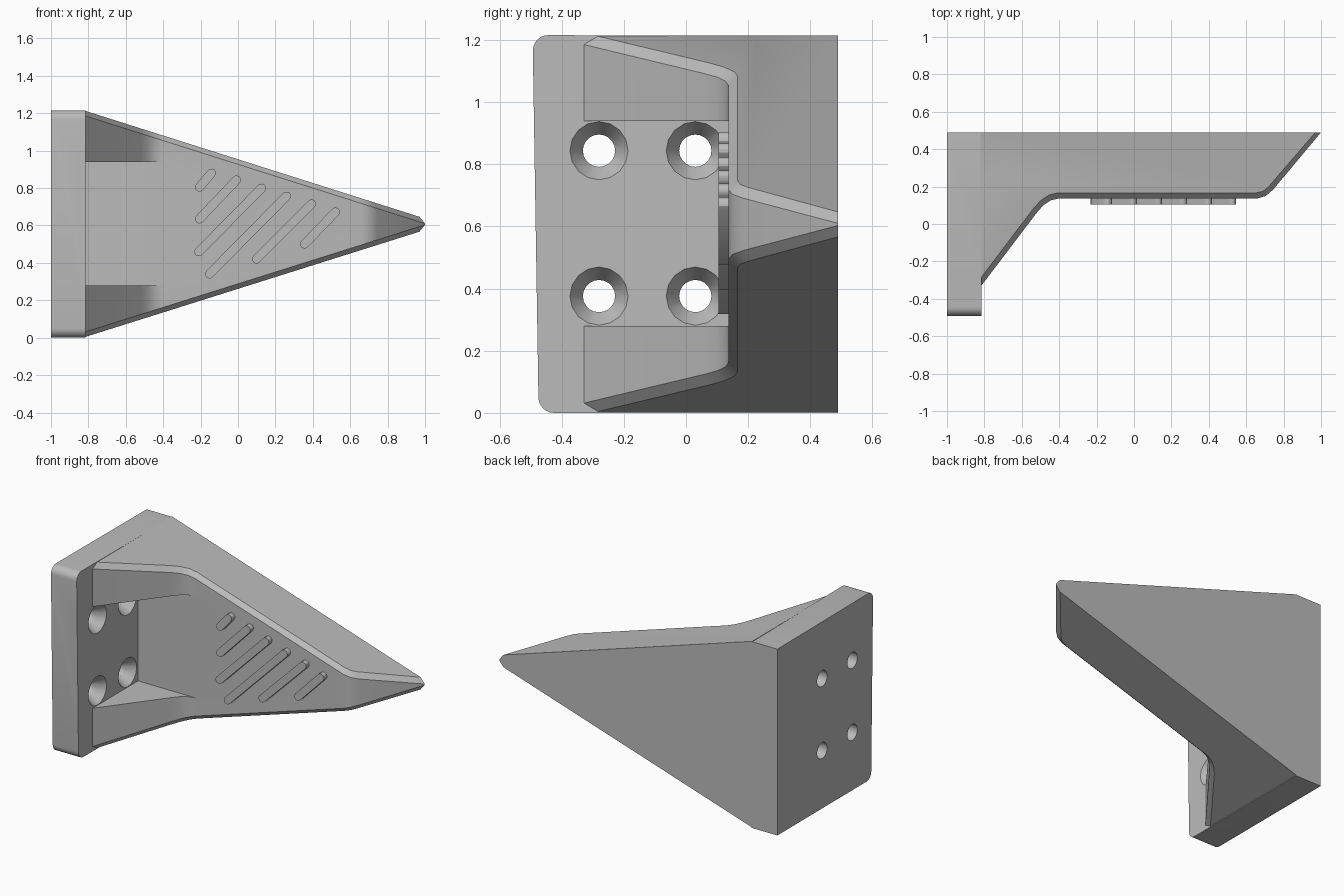
import bpy, bmesh, math
from mathutils import Vector

if "Cube" in bpy.data.objects:
    bpy.data.objects.remove(bpy.data.objects["Cube"])

grey = bpy.data.materials.new("light_grey")
grey.use_nodes = True
grey.diffuse_color = (0.5, 0.5, 0.5, 1)
grey.node_tree.nodes["Principled BSDF"].inputs["Base Color"].default_value = (0.5, 0.5, 0.5, 1)

BACK, FACE, PLATE_X = 0.49, 0.137, -0.815


def to_object(name, bm):
    bmesh.ops.recalc_face_normals(bm, faces=bm.faces)
    mesh = bpy.data.meshes.new(name)
    bm.to_mesh(mesh)
    bm.free()
    mesh.materials.append(grey)
    obj = bpy.data.objects.new(name, mesh)
    bpy.context.collection.objects.link(obj)
    return obj


def prism(name, points, offset):
    """Extrude a flat outline by an offset vector."""
    bm = bmesh.new()
    face = bm.faces.new([bm.verts.new(p) for p in points])
    moved = bmesh.ops.extrude_face_region(bm, geom=[face])["geom"]
    bmesh.ops.translate(bm, vec=offset, verts=[v for v in moved if isinstance(v, bmesh.types.BMVert)])
    if not any(len(f.verts) == len(points) and f is face for f in bm.faces):
        bm.faces.new(list(face.verts))
    return to_object(name, bm)


def combine(target, tool, operation):
    mod = target.modifiers.new(operation, "BOOLEAN")
    mod.operation, mod.solver, mod.object = operation, "EXACT", tool
    bpy.context.view_layer.objects.active = target
    bpy.ops.object.modifier_apply(modifier=mod.name)
    bpy.data.objects.remove(tool)


def cone(x0, x1, r0, r1, y, z, sides):
    ring = [(math.cos(2 * math.pi * i / sides), math.sin(2 * math.pi * i / sides)) for i in range(sides)]
    bm = bmesh.new()
    a, b = ([bm.verts.new((x, y + r * c, z + r * s)) for c, s in ring] for x, r in ((x0, r0), (x1, r1)))
    bm.faces.new(a)
    bm.faces.new(b)
    for i in range(sides):
        j = (i + 1) % sides
        bm.faces.new((a[i], a[j], b[j], b[i]))
    return to_object("hole_cutter", bm)


# Tapering arm: front profile, and a slightly set back profile for its chamfered edges
front = [(-0.82, -0.335), (-0.52, 0.06), (-0.485, 0.1), (-0.445, 0.127), (-0.4, FACE),
         (0.66, FACE), (0.705, 0.15), (0.745, 0.185), (1.0, BACK)]
inner = [(-0.82, -0.29), (-0.54, 0.08), (-0.5, 0.124), (-0.455, 0.155), (-0.41, 0.166),
         (0.65, 0.166), (0.69, 0.175), (0.72, 0.2), (0.97, BACK)]


def low(x):
    return 0.003 + (x + 0.82) * 0.315


def high(x):
    return 1.214 - (x + 0.82) * 0.317


bm = bmesh.new()
inset = 0.027
rows = [[bm.verts.new((x, y, z)) for x, y, z in (
    (u, v, low(u)), (p, q, low(p) + inset), (p, q, high(p) - inset), (u, v, high(u)))]
    for (p, q), (u, v) in zip(front, inner)]
for a, b in zip(rows, rows[1:]):
    for k in range(3):
        bm.faces.new((a[k], a[k + 1], b[k + 1], b[k]))
back_low = bm.verts.new((-0.82, BACK, low(-0.82)))
back_high = bm.verts.new((-0.82, BACK, high(-0.82)))
bm.faces.new([r[0] for r in rows] + [back_low])
bm.faces.new([r[3] for r in rows] + [back_high])
bm.faces.new(rows[0] + [back_high, back_low])
bm.faces.new(rows[-1] + [back_high, back_low])
bracket = to_object("wedge_bracket", bm)

# Mounting plate with rounded front corners
radius = 0.05
outline = [(-1, BACK, 0), (-1, BACK, 1.211)]
for cy, cz, start in ((-0.443, 1.166, 90), (-0.425, radius, 180)):
    for i in range(7):
        t = math.radians(start + 15 * i)
        outline.append((-1, cy + radius * math.cos(t), cz + radius * math.sin(t)))
plate = prism("plate", outline, (PLATE_X + 1, 0, 0))
combine(bracket, plate, "UNION")

# Pocket between the two side ribs, giving access to the screws
pocket = [(PLATE_X, -0.6, 0.28), (-0.4, -0.6, 0.28), (-0.4, FACE, 0.28), (PLATE_X, FACE, 0.28)]
combine(bracket, prism("pocket_cutter", pocket, (0, 0, 0.66)), "DIFFERENCE")

# Four countersunk screw holes
for y in (-0.28, 0.03):
    for z in (0.376, 0.844):
        combine(bracket, cone(-1.1, -0.7, 0.052, 0.052, y, z, 20), "DIFFERENCE")
        combine(bracket, cone(PLATE_X - 0.065, PLATE_X + 0.005, 0.05, 0.097, y, z, 16), "DIFFERENCE")

# Raised diagonal grip ridges: start and end centres on the front face
ridges = [((-0.206, 0.805), (-0.142, 0.88)), ((-0.206, 0.635), (-0.008, 0.843)),
          ((-0.21, 0.459), (0.126, 0.8)), ((-0.152, 0.341), (0.259, 0.757)),
          ((0.099, 0.421), (0.393, 0.715)), ((0.356, 0.501), (0.521, 0.672))]
parts = [bracket]
for n, (start, end) in enumerate(ridges):
    a, b = Vector(start), Vector(end)
    angle = math.atan2(b.y - a.y, b.x - a.x)
    points = []
    for centre, turn in ((b, -math.pi / 2), (a, math.pi / 2)):
        for i in range(7):
            t = angle + turn + math.pi * i / 6
            points.append((centre.x + 0.024 * math.cos(t), 0.104, centre.y + 0.024 * math.sin(t)))
    parts.append(prism(f"grip_ridge_{n + 1}", points, (0, 0.045, 0)))

# Smooth the rounded bends, keep corners crisp
bpy.ops.object.select_all(action="DESELECT")
for obj in parts:
    obj.select_set(True)
bpy.context.view_layer.objects.active = bracket
bpy.ops.object.shade_smooth_by_angle(angle=math.radians(30))
